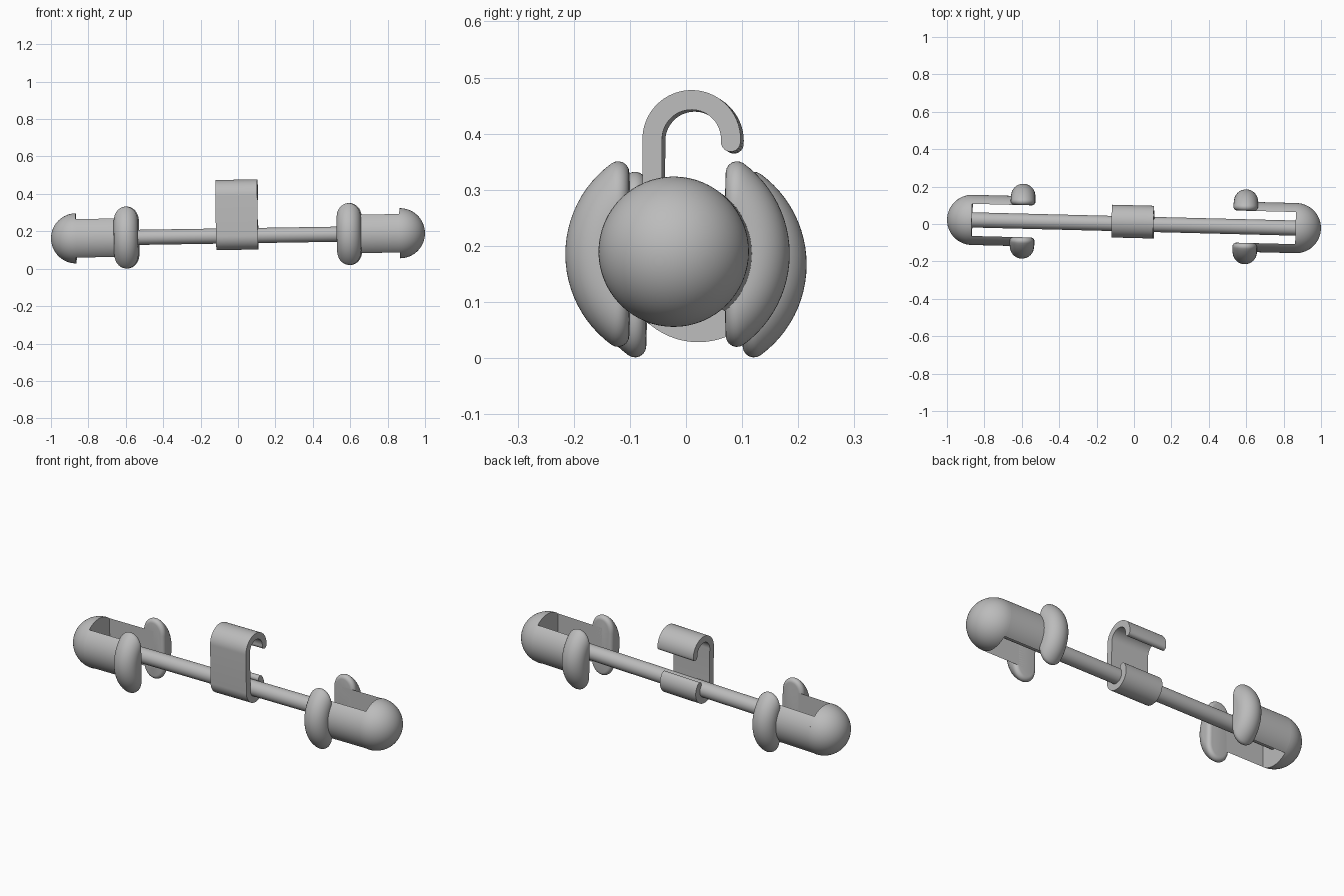
import bpy, bmesh
from math import sin, cos, pi, radians, acos, sqrt
from mathutils import Matrix, Vector

if "Cube" in bpy.data.objects:
    bpy.data.objects.remove(bpy.data.objects["Cube"])

# the whole tool is slightly tilted about its long axis
TILT = (Matrix.Translation((0, 0, 0.176)) @ Matrix.Rotation(radians(-1.45), 4, 'Z')
        @ Matrix.Rotation(radians(-0.9), 4, 'Y'))
grey = bpy.data.materials.new("plain grey")
grey.diffuse_color = (0.5, 0.5, 0.5, 1)
grey.use_nodes = True
grey.node_tree.nodes["Principled BSDF"].inputs["Base Color"].default_value = grey.diffuse_color


def finish(name, bm):
    bmesh.ops.recalc_face_normals(bm, faces=bm.faces)
    me = bpy.data.meshes.new(name)
    bm.to_mesh(me)
    bm.free()
    ob = bpy.data.objects.new(name, me)
    bpy.context.collection.objects.link(ob)
    me.materials.append(grey)
    ob.matrix_world = TILT
    bpy.ops.object.select_all(action='DESELECT')
    ob.select_set(True)
    bpy.context.view_layer.objects.active = ob
    bpy.ops.object.shade_smooth_by_angle(angle=radians(32))
    return ob


def extrude_x(name, profile, x0, x1):
    """Prism from a (y, z) outline."""
    bm = bmesh.new()
    a, b = [[bm.verts.new((x, y, z)) for y, z in profile] for x in (x0, x1)]
    n = len(a)
    for i in range(n):
        j = (i + 1) % n
        bm.faces.new((a[i], a[j], b[j], b[i]))
    bm.faces.new(a)
    bm.faces.new(b)
    return finish(name, bm)


def arc(cy, cz, r, a0, a1, n):
    return [(cy + r * cos(radians(a0 + (a1 - a0) * i / n)),
             cz + r * sin(radians(a0 + (a1 - a0) * i / n))) for i in range(n + 1)]


BALL, SLOT, END = 0.134, 0.086, 0.866

# rod
extrude_x("rod", arc(0, 0, 0.0405, 0, 352.5, 47), -END - 0.02, END + 0.02)

# clip: C sleeve under the rod, straight back wall, hook on top
H = 0.0175
HY, HZ = 0.0125, 0.2125


def clip_side(s):
    return (arc(0, 0, 0.0575 + s, 40, -180, 40)
            + arc(HY, HZ, 0.07 - s * -1, 180, -4, 36))


def tip(cy, cz, r, ang, turn):
    a = radians(ang)
    return arc(cy + r * cos(a), cz + r * sin(a), H, ang, ang + turn, 10)[1:-1]


profile = (clip_side(H)
           + tip(HY, HZ, 0.07, -4, -180)
           + clip_side(-H)[::-1]
           + tip(0, 0, 0.0575, 40, 180)[::-1])
extrude_x("clip", profile, -0.116, 0.108)


def flange_points(sx, sy):
    """Round-rimmed disc cut off by the slot plane, with a filleted cut edge."""
    f, rim, big = 0.02, 0.045, 0.135
    yc = SLOT + f
    pts = []
    for i in range(25):
        t = pi * i / 24
        R = big + rim * sin(t)
        p0 = acos(yc / R)
        for k in range(25):
            p = p0 * (k / 12 - 1)
            n = Vector((cos(t), sin(t) * cos(p), sin(t) * sin(p)))
            c = Vector((rim * cos(t), R * cos(p), R * sin(p)))
            pts.append(c + f * n)
            if k in (0, 24):
                down = Vector((0, -1, 0))
                for q in range(6):
                    d = n.slerp(down, (q + 1) / 6) if n.dot(down) > -0.999 else down
                    pts.append(c + f * d)
    return [(sx * 0.596 + v.x, sy * v.y, v.z) for v in pts]


for sx, side in ((-1, "left"), (1, "right")):
    # domed end cap
    bm = bmesh.new()
    bmesh.ops.create_uvsphere(bm, u_segments=64, v_segments=40, radius=BALL,
                              matrix=Matrix.Rotation(pi / 2, 4, 'Y'))
    cut = bmesh.ops.bisect_plane(bm, geom=bm.verts[:] + bm.edges[:] + bm.faces[:], dist=1e-5,
                                 plane_co=(0, 0, 0), plane_no=(-sx, 0, 0), clear_outer=True)
    bmesh.ops.holes_fill(bm, edges=[e for e in bm.edges if e.is_boundary], sides=0)
    bmesh.ops.translate(bm, verts=bm.verts, vec=(sx * END, 0, 0))
    finish(side + "_end_cap", bm)

    for sy, place in ((-1, "front"), (1, "back")):
        # prong beside the slot
        a = math_a = acos(SLOT / BALL) * 180 / pi
        seg = [(sy * y, z) for y, z in arc(0, 0, BALL, -a, a, 24)]
        extrude_x(f"{side}_{place}_prong", seg, sx * END, sx * 0.59)

        # rounded flange at the prong's inner end
        bm = bmesh.new()
        vs = [bm.verts.new(p) for p in flange_points(sx, sy)]
        bmesh.ops.remove_doubles(bm, verts=bm.verts, dist=1e-5)
        res = bmesh.ops.convex_hull(bm, input=bm.verts)
        loose = [v for v in bm.verts if not v.link_faces]
        bmesh.ops.delete(bm, geom=loose, context='VERTS')
        bmesh.ops.dissolve_limit(bm, angle_limit=radians(0.3), verts=bm.verts, edges=bm.edges)
        finish(f"{side}_{place}_flange", bm)
